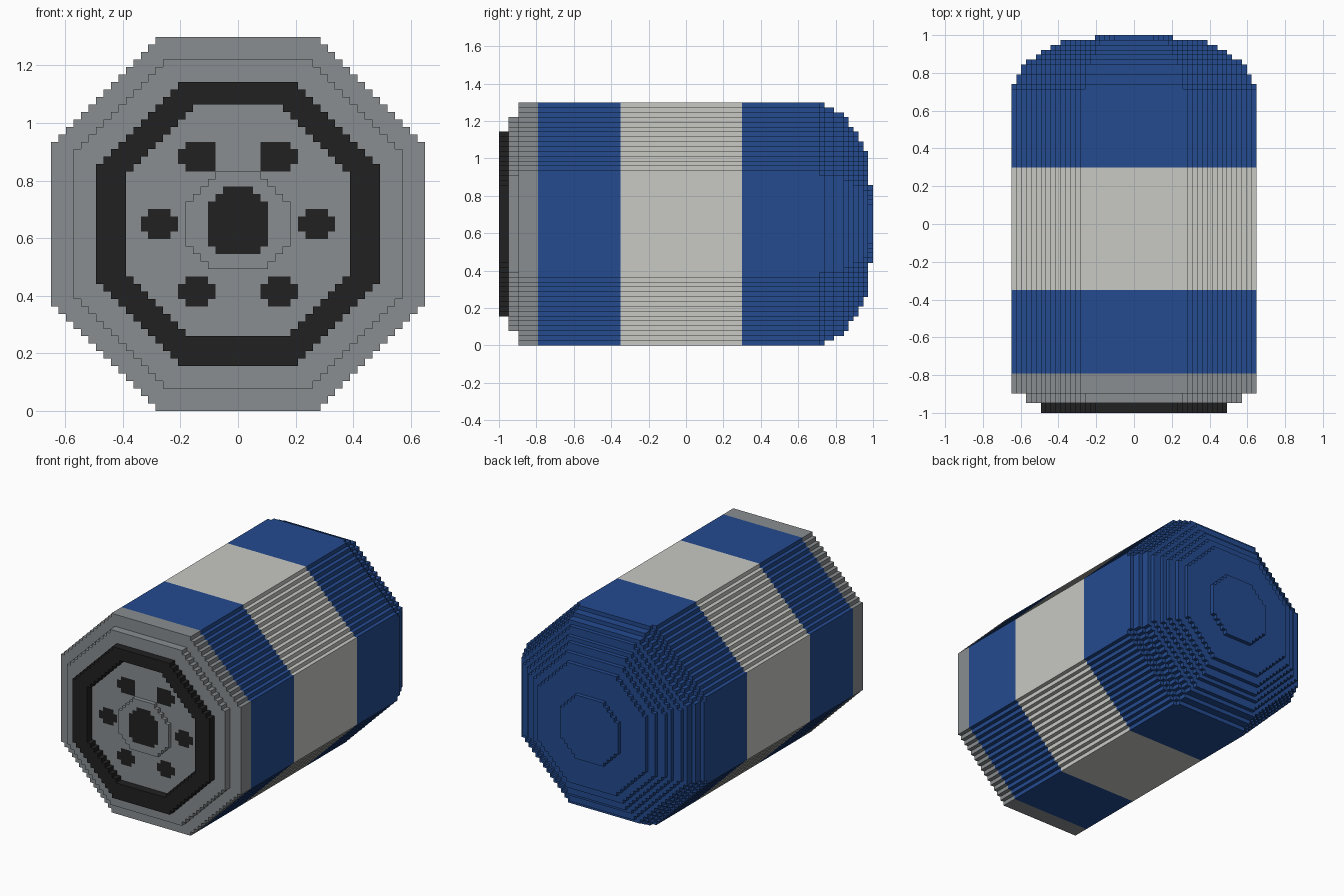
import bpy, bmesh

if "Cube" in bpy.data.objects:
    bpy.data.objects.remove(bpy.data.objects["Cube"])

V = 2 / 77          # size of one block; the length is 77 blocks
N = 25              # half width in blocks


def material(name, rgb):
    m = bpy.data.materials.new(name)
    m.diffuse_color = (*rgb, 1)
    m.use_nodes = True
    m.node_tree.nodes["Principled BSDF"].inputs["Base Color"].default_value = m.diffuse_color
    return m


BLUE, WHITE, GREY, BLACK = range(4)
MATS = [material("blue paint", (0.017, 0.070, 0.275)),
        material("off white paint", (0.58, 0.58, 0.55)),
        material("grey metal", (0.25, 0.27, 0.28)),
        material("black rubber", (0.015, 0.015, 0.015))]


def cells(rule):
    """All grid cells (i, j) whose centre satisfies rule(x, z)."""
    return {(i, j) for i in range(-N, N) for j in range(-N, N)
            if rule(i + .5, j + .5)}


def octagon(w, s, bottom=None, top=None):
    """Stepped octagon: half width w, diagonal limit s."""
    bottom, top = bottom or w, top or w
    return cells(lambda x, z: abs(x) < w and -bottom < z < top
                 and abs(x) + abs(z) <= s)


def build(name, layers, front=True, back=True, marks=frozenset()):
    """Stack stepped slices (y0, y1, cells, colour); marked front cells are black."""
    bm = bmesh.new()
    verts = {}

    def face(pts, mat):
        vs = []
        for p in pts:
            if p not in verts:
                verts[p] = bm.verts.new((p[0] * V, -1 + p[1] * V, (p[2] + N) * V))
            vs.append(verts[p])
        bm.faces.new(vs).material_index = mat

    for n, (a, b, shape, col) in enumerate(layers):
        before = layers[n - 1][2] if n else (set() if front else shape)
        after = layers[n + 1][2] if n + 1 < len(layers) else (set() if back else shape)
        for i, j in shape:
            I, J = i + 1, j + 1
            if (i, j) not in before:
                face([(i, a, j), (I, a, j), (I, a, J), (i, a, J)],
                     BLACK if (i, j) in marks else col)
            if (i, j) not in after:
                face([(i, b, J), (I, b, J), (I, b, j), (i, b, j)], col)
            if (I, j) not in shape:
                face([(I, a, j), (I, b, j), (I, b, J), (I, a, J)], col)
            if (i - 1, j) not in shape:
                face([(i, a, J), (i, b, J), (i, b, j), (i, a, j)], col)
            if (i, J) not in shape:
                face([(i, a, J), (I, a, J), (I, b, J), (i, b, J)], col)
            if (i, j - 1) not in shape:
                face([(i, b, j), (I, b, j), (I, a, j), (i, a, j)], col)

    # merge flat neighbouring faces of the same colour
    bmesh.ops.dissolve_limit(bm, angle_limit=0.01, verts=bm.verts[:],
                             edges=bm.edges[:], delimit={'MATERIAL'})
    me = bpy.data.meshes.new(name)
    bm.to_mesh(me)
    bm.free()
    for m in MATS:
        me.materials.append(m)
    ob = bpy.data.objects.new(name, me)
    bpy.context.collection.objects.link(ob)


# Striped barrel with a stepped dome at the back
full = octagon(25, 35)
body = [(8, 25, full, BLUE), (25, 50, full, WHITE), (50, 66, full, BLUE)]
dome = [(66, 67, 25, 34), (67, 69, 24, 33), (69, 71, 23, 32), (71, 72, 22, 30),
        (72, 73, 20, 28), (73, 74, 19, 26), (74, 75, 17, 24), (75, 76, 15, 21),
        (76, 77, 8, 11)]
body += [(a, b, octagon(w, s), BLUE) for a, b, w, s in dome]
build("barrel", body, front=False)


# Front cap with six flush dark bolts
def bolt(x, z):
    if abs(z) < 2:
        dx, dz = abs(x) - 10.5, z
    else:
        dx, dz = abs(x) - 5.5, abs(z) - 9
    limit = 3.6 if z > 2 and dx < 0 else 3
    return abs(dx) <= 2 and abs(dz) < 2 and abs(dx) + abs(dz) < limit


build("front_cap", [(2, 4, octagon(22, 31), GREY), (4, 8, full, GREY)],
      back=False, marks=cells(bolt))

# Raised dark ring
build("front_ring", [(0, 2, octagon(19, 26) - octagon(15, 21, 15, 16), BLACK)],
      back=False)

# Raised hub with a dark centre
build("hub", [(1, 2, octagon(7, 9, 6, 7), GREY)], back=False,
      marks=octagon(4, 6, 4, 5))
